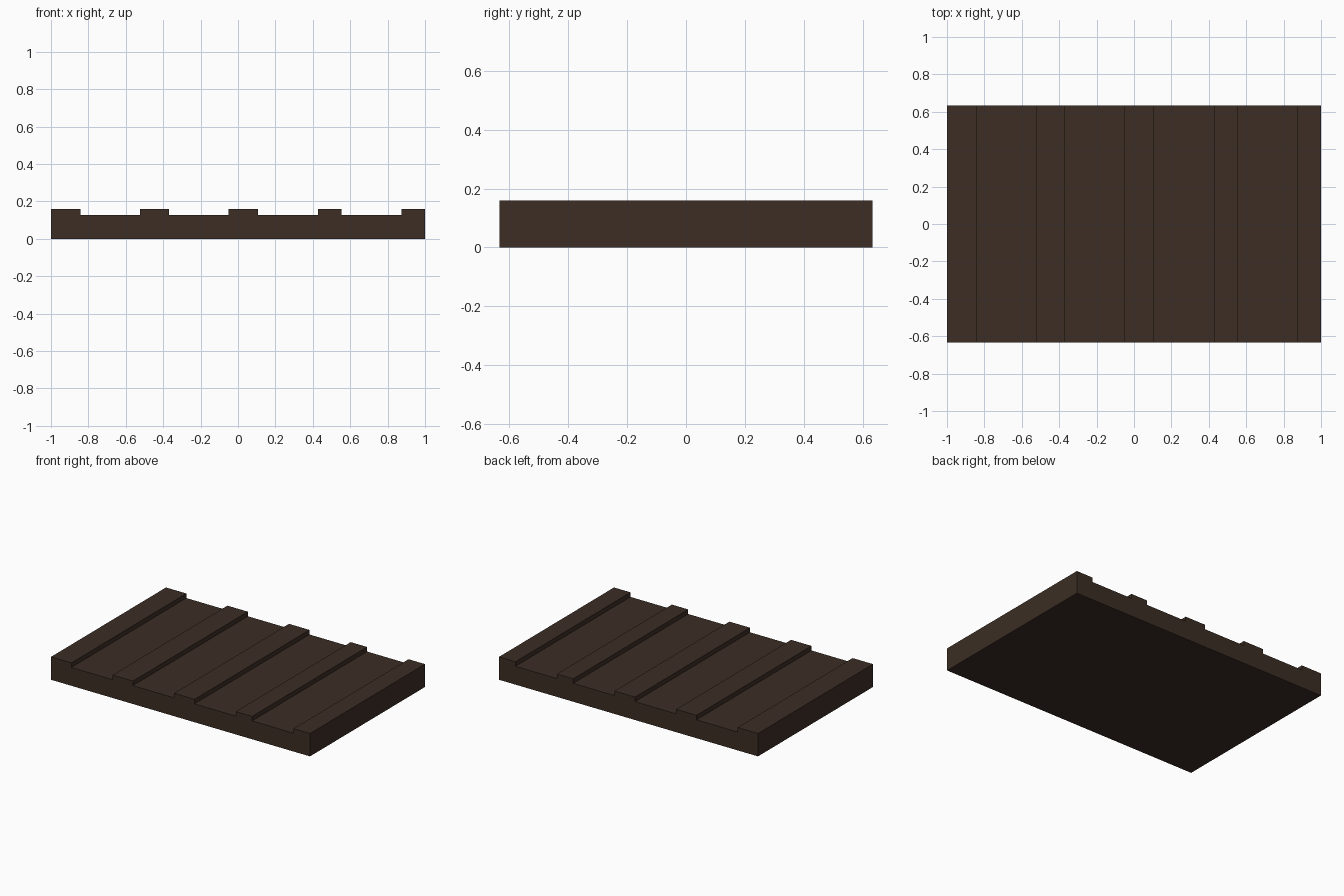
import bpy, bmesh

if "Cube" in bpy.data.objects:
    bpy.data.objects.remove(bpy.data.objects["Cube"])

HALF_Y = 0.634
BASE_Z, TOP_Z = 0.128, 0.16
# x ranges of the raised strips
RIDGES = [(-1.0, -0.843), (-0.525, -0.368), (-0.05, 0.108), (0.427, 0.553), (0.873, 1.0)]

wood = bpy.data.materials.new("dark brown")
wood.diffuse_color = (0.045, 0.027, 0.018, 1)
wood.use_nodes = True
wood.node_tree.nodes["Principled BSDF"].inputs["Base Color"].default_value = wood.diffuse_color

# Stepped cross-section, left to right along the top, closed along the bottom
profile = [(-1.0, 0.0)]
for i, (a, b) in enumerate(RIDGES):
    if i > 0:
        profile.append((a, BASE_Z))
    profile += [(a, TOP_Z), (b, TOP_Z)]
    if i < len(RIDGES) - 1:
        profile.append((b, BASE_Z))
profile.append((1.0, 0.0))

# Extrude the cross-section along y into the ridged panel
bm = bmesh.new()
face = bm.faces.new([bm.verts.new((x, -HALF_Y, z)) for x, z in profile])
ext = bmesh.ops.extrude_face_region(bm, geom=[face], use_keep_orig=True)
verts = [g for g in ext["geom"] if isinstance(g, bmesh.types.BMVert)]
bmesh.ops.translate(bm, verts=verts, vec=(0, 2 * HALF_Y, 0))
bmesh.ops.recalc_face_normals(bm, faces=bm.faces[:])
mesh = bpy.data.meshes.new("ridged_panel")
bm.to_mesh(mesh)
bm.free()
mesh.materials.append(wood)
panel = bpy.data.objects.new("ridged_panel", mesh)
bpy.context.collection.objects.link(panel)
